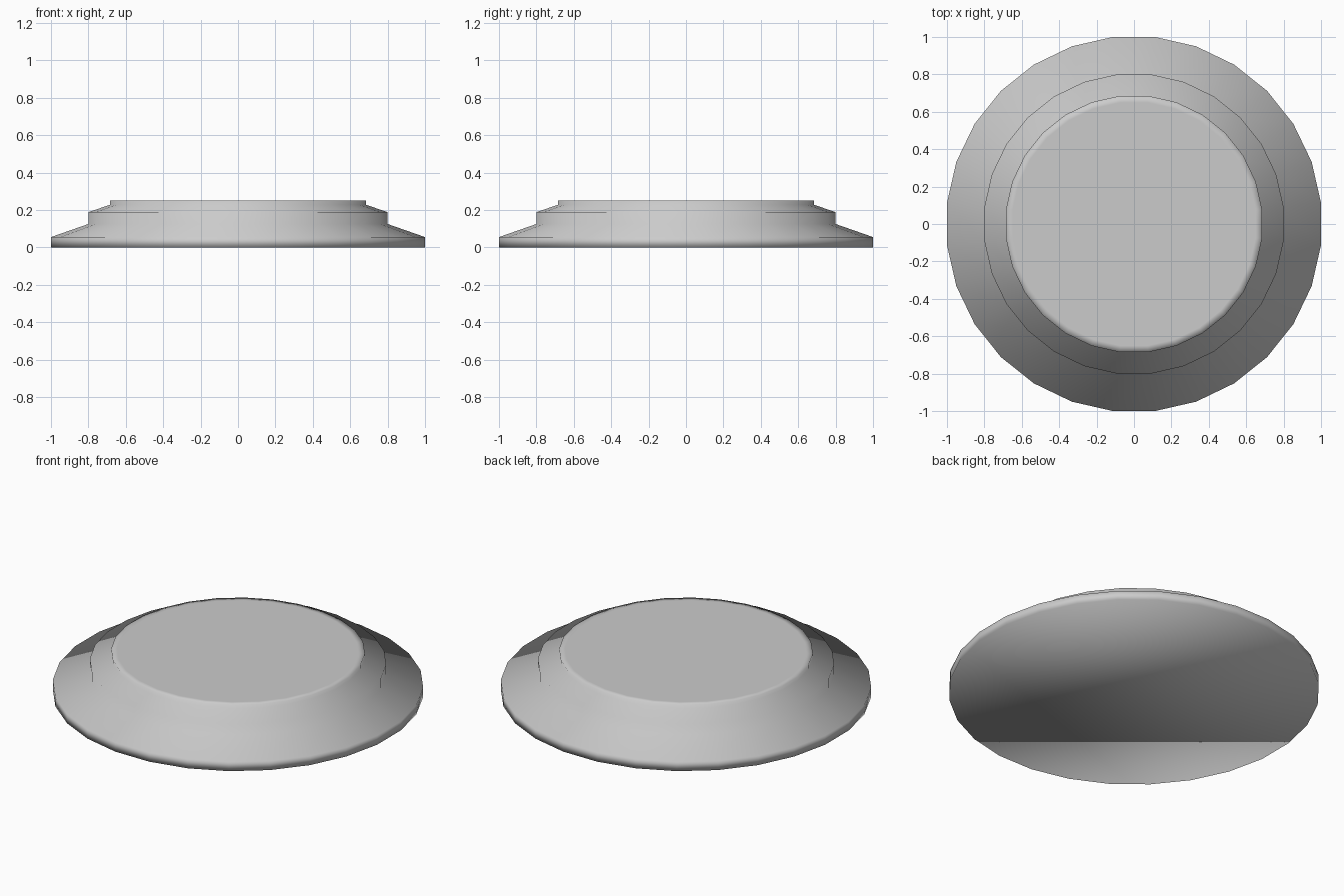
import bpy, bmesh, math

if "Cube" in bpy.data.objects:
    bpy.data.objects.remove(bpy.data.objects["Cube"])

SIDES = 28


def lathe(name, profile):
    """Revolve (radius, z) points into a smooth solid, capped at both ends."""
    bm = bmesh.new()
    rings = []
    for r, z in profile:
        ring = []
        for i in range(SIDES):
            a = 2 * math.pi * (i + 0.5) / SIDES
            ring.append(bm.verts.new((r * math.cos(a), r * math.sin(a), z)))
        rings.append(ring)
    for low, high in zip(rings, rings[1:]):
        for i in range(SIDES):
            j = (i + 1) % SIDES
            bm.faces.new((low[i], low[j], high[j], high[i]))
    bm.faces.new(rings[0][::-1])
    bm.faces.new(rings[-1])
    for f in bm.faces:
        f.smooth = True
    mesh = bpy.data.meshes.new(name)
    bm.to_mesh(mesh)
    bm.free()
    obj = bpy.data.objects.new(name, mesh)
    bpy.context.collection.objects.link(obj)
    return obj


S = 1 / math.cos(math.pi / SIDES)  # flats reach the full width

# Stepped round base: foot, sloped skirt, middle step, upper collar, top
lathe("stepped_base", [(r * S, z) for r, z in [
    (1.0, 0.0), (1.0, 0.055), (0.8, 0.125), (0.8, 0.188),
    (0.685, 0.228), (0.685, 0.25), (0.65, 0.25)]])

# Inset disc lying flush with the top
lathe("top_disc", [(0.65 * S, 0.22), (0.65 * S, 0.25)])
